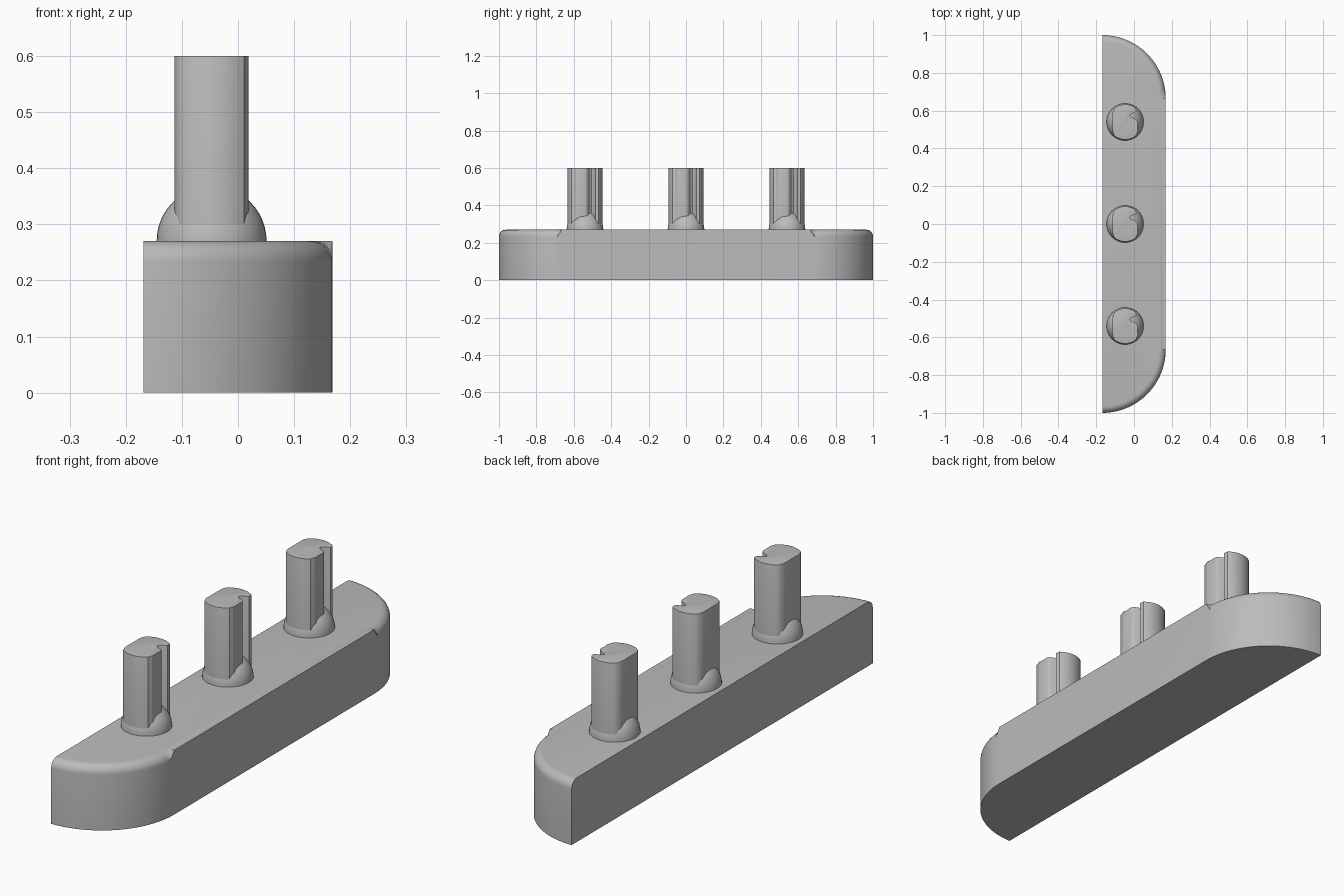
import bpy, bmesh, math

cube = bpy.data.objects.get("Cube")
if cube:
    bpy.data.objects.remove(cube, do_unlink=True)

# Single grey material
grey = bpy.data.materials.new("plain grey")
grey.use_nodes = True
colour = (0.5, 0.5, 0.5, 1)
grey.diffuse_color = colour
grey.node_tree.nodes["Principled BSDF"].inputs["Base Color"].default_value = colour


def arc(cx, cy, r, start, end, n):
    """Points along a circular arc, angles in radians."""
    return [(cx + r * math.cos(start + (end - start) * i / n),
             cy + r * math.sin(start + (end - start) * i / n)) for i in range(n + 1)]


def finish(bm, name, location):
    bmesh.ops.recalc_face_normals(bm, faces=bm.faces)
    mesh = bpy.data.meshes.new(name)
    bm.to_mesh(mesh)
    bm.free()
    mesh.materials.append(grey)
    obj = bpy.data.objects.new(name, mesh)
    obj.location = location
    bpy.context.collection.objects.link(obj)
    bpy.ops.object.select_all(action='DESELECT')
    obj.select_set(True)
    bpy.context.view_layer.objects.active = obj
    bpy.ops.object.shade_smooth_by_angle(angle=math.radians(35))
    return obj


def prism(name, outline, z0, z1, fillet, segments, location=(0, 0, 0), sharp_x=None):
    """Extrude an outline and round its top rim, leaving edges at x = sharp_x crisp."""
    bm = bmesh.new()
    base = bm.faces.new([bm.verts.new((x, y, z0)) for x, y in outline])
    top = bmesh.ops.extrude_face_region(bm, geom=[base], use_keep_orig=True)["geom"]
    for v in top:
        if isinstance(v, bmesh.types.BMVert):
            v.co.z = z1
    rim = [e for e in bm.edges if all(abs(v.co.z - z1) < 1e-5 for v in e.verts)
           and not (sharp_x is not None
                    and all(abs(v.co.x - sharp_x) < 1e-5 for v in e.verts))]
    bmesh.ops.bevel(bm, geom=rim, offset=fillet, segments=segments,
                    profile=0.5, affect='EDGES', clamp_overlap=True)
    return finish(bm, name, location)


# Base bar: flat on one long side, quarter-round ends on the other
back, radius, straight = -0.168, 0.336, 0.664
quarter = math.pi / 2
bar = (arc(back, -straight, radius, -quarter, 0, 24)
       + arc(back, straight, radius, 0, quarter, 24))
prism("base_bar", bar, 0, 0.27, 0.036, 6, sharp_x=back)

# Pin section: round with two flats, softened corners and a rounded groove
pin_r, half = 0.093, 0.066
corner = math.acos(half / pin_r)
soft = 0.12
groove = [(half, 0.0), (0.062, 0.010), (0.052, 0.017), (0.038, 0.023), (0.029, 0.028),
          (0.026, 0.034), (0.030, 0.040), (0.044, 0.048), (0.060, 0.055)]
pin = ([(half, -0.047), (0.064, -0.056)] + groove
       + arc(0, 0, pin_r, corner + soft, math.pi - corner - soft, 16)
       + [(-0.064, 0.056), (-half, 0.047), (-half, -0.047), (-0.064, -0.056)]
       + arc(0, 0, pin_r, math.pi + corner + soft, 2 * math.pi - corner - soft, 16))

# Half-round collar, swept around the pin
collar_r = 0.098
for label, y in (("front", -0.54), ("middle", 0), ("rear", 0.54)):
    prism(label + "_pin", pin, 0.2, 0.6, 0.009, 3, (-0.047, y, 0))
    bm = bmesh.new()
    profile = [bm.verts.new((px, 0, pz)) for px, pz in arc(0, 0, collar_r, 0, quarter, 12)]
    edges = [bm.edges.new(pair) for pair in zip(profile, profile[1:])]
    bmesh.ops.spin(bm, geom=profile + edges, cent=(0, 0, 0), axis=(0, 0, 1),
                   angle=2 * math.pi, steps=40)
    bmesh.ops.remove_doubles(bm, verts=bm.verts, dist=1e-5)
    finish(bm, label + "_collar", (-0.047, y, 0.27))
